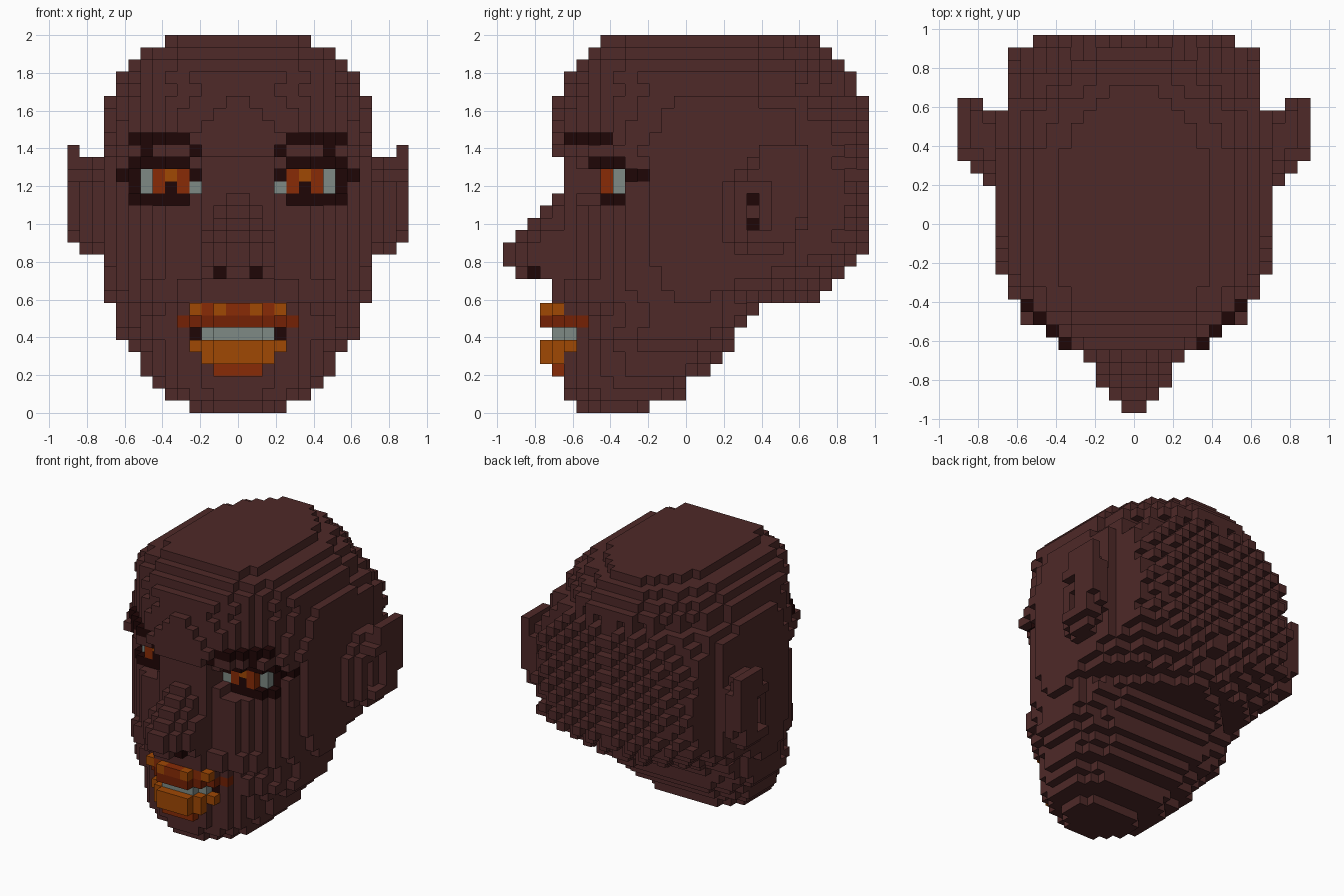
import bpy
import bmesh

if "Cube" in bpy.data.objects:
    bpy.data.objects.remove(bpy.data.objects["Cube"], do_unlink=True)

CELL = 2 / 31  # edge length of one block


def linear(c):
    c /= 255
    return c / 12.92 if c <= 0.04 else ((c + 0.055) / 1.055) ** 2.4


def make_material(name, rgb):
    colour = [linear(c) for c in rgb] + [1]
    mat = bpy.data.materials.new(name)
    mat.use_nodes = True
    mat.diffuse_color = colour
    mat.node_tree.nodes["Principled BSDF"].inputs["Base Color"].default_value = colour
    return mat


palette = {
    "S": make_material("skin_brown", (78, 41, 40)),
    "D": make_material("dark_brown", (31, 6, 6)),
    "W": make_material("eye_and_tooth_white", (126, 138, 133)),
    "R": make_material("rust_orange", (137, 43, 6)),
    "A": make_material("amber_orange", (160, 72, 4)),
    "M": make_material("lip_red_brown", (117, 33, 5)),
}
keys = list(palette)

# Each block is stored once for the +x half: (x, y, z) -> (part, colour)
blocks = {}


def put(part, x, y, z, colour="S"):
    blocks[x, y, z] = (part, colour)


# ---- Head: one rounded slice per layer, from chin to crown
half_width = [4, 6, 7, 8, 8, 9, 10, 10, 10] + [11] * 17 + [10, 10, 9, 8, 6]
front = [9] + [10] * 8 + [11] * 2 + [10] * 10 + [11] * 5 + [10, 10, 9, 8, 7]
back = [-3, 0, 0, 2, 3, 4, 4, 5, 6, 11, 12, 13, 14] + [15] * 13 + [14, 14, 13, 12, 11]

for z in range(31):
    bulge = max(0, 1 - ((z - 17) / 8.5) ** 2)
    w, ahead = half_width[z], front[z]
    front_power = 2
    if z < 9:  # jaw
        mid_front = mid_back = -5 + z * 0.7
        back_power = 3
    else:  # skull
        mid_front, mid_back = 1, 4
        if z < 17:
            mid_back = 1 + 3 * bulge
            back_power = 0.75 + 3.55 * bulge
        else:
            back_power = 2 + 2.3 * bulge
        if z > 25:  # crown, squarer in front
            front_power = 2 + 0.12 * (z - 25) ** 2
            mid_back = 3
        else:
            w = 10.55 + 0.95 * bulge
            if z > 20:  # forehead
                ahead += 0.3 - 0.19 * (z - 21)
            if z > 22:
                front_power = 1.9
    for y in range(-front[z], back[z]):
        yc = y + 0.5
        t, p = 0, 2
        if yc < mid_front:
            t, p = (mid_front - yc) / (mid_front + ahead), front_power
        elif yc > mid_back:
            t, p = (yc - mid_back) / (back[z] - mid_back), back_power
        reach = w * max(0, 1 - t ** p) ** (1 / p)
        if y > 8:
            reach = min(reach, 10)
        for x in range(11):
            if x + 0.5 <= reach:
                put("head", x, y, z)

# ---- Studded back of the head: every second surface block is sunk
sunk = [(x, y, z) for x, y, z in blocks
        if y > 8 and 9 < z < 27 and (x + z) % 2 and (x, y + 1, z) not in blocks]
for cell in sunk:
    del blocks[cell]

# ---- Nose: a wedge that widens away from its tip
for z, tip in zip(range(11, 18), (14, 15, 15, 14, 13, 12, 11)):
    widest = 3 if z < 15 else 2
    for y in range(-tip, -8):
        for x in range(min(widest, 1 + y + tip)):
            put("nose", x, y, z)
for x in (1, 2):
    blocks.pop((x, -13, 11), None)
put("nose", 1, -13, 11, "D")


# ---- Painted features: a row of blocks going outward from column x,
# each set at its own depth with the skin trimmed in front and filled behind
def feature_row(part, x, z, pattern, depths):
    for i, (colour, depth) in enumerate(zip(pattern, depths), x):
        if colour == ".":
            continue
        for y in range(-15, -depth):
            blocks.pop((i, y, z), None)
        for y in range(-depth, 0):
            put("head", i, y, z)
        put(part, i, -depth, z, colour)


# Eyes in sunken sockets
socket = (7, 7, 7, 7, 6, 5, 4)
feature_row("eye", 3, 20, ".DDDDD", (8, 8, 8, 7, 7, 6))
feature_row("eye", 3, 19, "DRARWDD", socket)
feature_row("eye", 3, 18, "WRDRWD", socket)
feature_row("eye", 3, 17, ".DDDDD", (7, 7, 7, 7, 7, 6))

# Eyebrows on the brow ridge
ridge = (10, 10, 10, 9, 8, 7)
feature_row("eyebrow", 3, 22, ".DDDDD", ridge)
feature_row("eyebrow", 3, 21, "D...DS", (10, 10, 10, 9, 8, 8))

# Mouth
feature_row("upper_lip", 0, 8, "RARA", (12, 12, 11, 11))
feature_row("upper_lip", 0, 7, "MMMMM", (12, 12, 11, 10, 9))
feature_row("teeth", 0, 6, "WWWD", (11, 11, 10, 9))
feature_row("lower_lip", 0, 5, "AAAA", (12, 12, 11, 10))
feature_row("lower_lip", 0, 4, "AAA", (12, 12, 11))
feature_row("lower_lip", 0, 3, "RR", (11, 11))

# ---- Ears: three leaning ovals, the outer ones hollowed
for x, cy, ry, cz in ((11, 5.5, 3.2, 16.5), (12, 6.5, 3.2, 16.5), (13, 7, 2.8, 17.5)):
    for z in range(12, 23):
        for y in range(2, 11):
            lean = 0.15 * (z - cz)
            inside = ((y - cy - lean) / ry) ** 2 + ((z - cz) / 4.3) ** 2 <= 1
            hollow = (x == 13 and y <= 6 and 15 <= z <= 18) or (
                x == 12 and y == 5 and 15 <= z <= 17)
            if inside and not hollow:
                put("ear", x, y, z)
for z in (15, 17):
    put("ear", 11, 5, z, "D")

# ---- Mirror to the other side, splitting paired parts by side
paired = ("eye", "eyebrow", "ear")
full = {}
for (x, y, z), (part, colour) in blocks.items():
    for side, i in (("left_", x), ("right_", -1 - x)):
        full[i, y, z] = (side + part if part in paired else part, colour)

# ---- Build one mesh per part from the exposed block faces
ring = ((0, 0), (1, 0), (1, 1), (0, 1))


def build(part):
    bm = bmesh.new()
    verts = {}

    def vert(p):
        if p not in verts:
            verts[p] = bm.verts.new([c * CELL for c in p])
        return verts[p]

    for cell, (owner, colour) in full.items():
        if owner != part:
            continue
        for axis in range(3):
            for step in (0, 1):
                beside = list(cell)
                beside[axis] += 2 * step - 1
                if tuple(beside) in full:
                    continue
                corners = []
                for a, b in ring if step else ring[::-1]:
                    p = list(cell)
                    p[axis] += step
                    p[(axis + 1) % 3] += a
                    p[(axis + 2) % 3] += b
                    corners.append(vert(tuple(p)))
                bm.faces.new(corners).material_index = keys.index(colour)
    mesh = bpy.data.meshes.new(part)
    bm.to_mesh(mesh)
    bm.free()
    for mat in palette.values():
        mesh.materials.append(mat)
    bpy.context.collection.objects.link(bpy.data.objects.new(part, mesh))


for part in sorted({owner for owner, colour in full.values()}):
    build(part)
